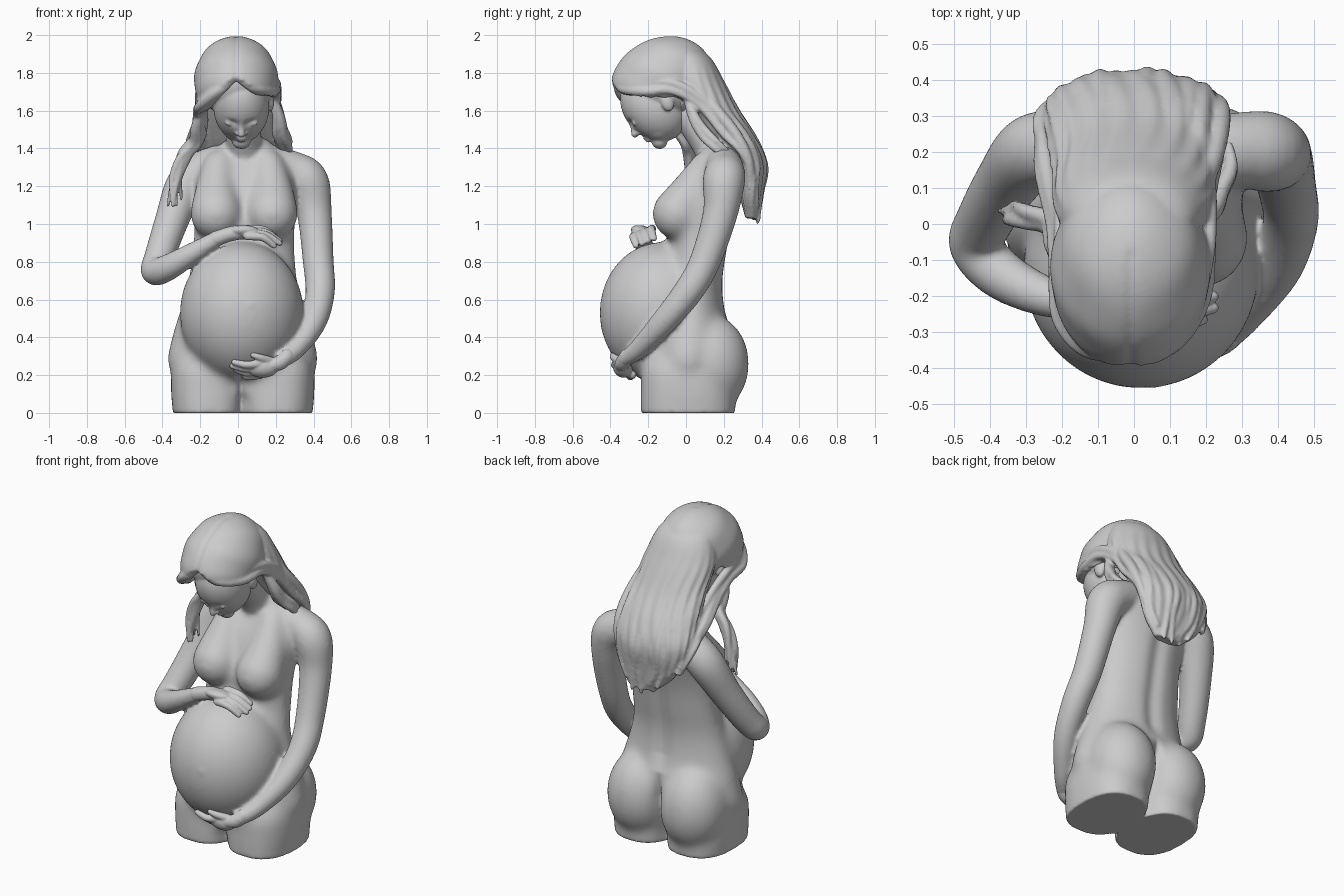
import bpy, bmesh, random
from math import sin, cos, pi, radians, exp
from mathutils import Vector, Matrix

if "Cube" in bpy.data.objects:
    bpy.data.objects.remove(bpy.data.objects["Cube"])

random.seed(4)
TILT = Matrix.Rotation(radians(42), 4, 'X')      # head bowed forward


def spline(rows, n=6):
    """Catmull-Rom through tuples of any length."""
    out = []
    for i in range(len(rows) - 1):
        a, b, c, d = (rows[max(0, min(len(rows) - 1, i + k))] for k in (-1, 0, 1, 2))
        for s in range(n):
            t = s / n
            out.append([0.5 * (2*q + (r - p)*t + (2*p - 5*q + 4*r - w)*t*t + (3*q - p - 3*r + w)*t**3)
                        for p, q, r, w in zip(a, b, c, d)])
    return out + [list(rows[-1])]


def skin_rings(bm, rings):
    vs = [[bm.verts.new(p) for p in ring] for ring in rings]
    n = len(vs[0])
    for a, b in zip(vs, vs[1:]):
        for i in range(n):
            bm.faces.new((a[i], a[(i + 1) % n], b[(i + 1) % n], b[i]))
    bm.faces.new(vs[0][::-1])
    bm.faces.new(vs[-1])


def loft(bm, rows, seg=48, power=1.0, groove=0.0):
    """Horizontal ellipses: z, cx, cy, rx, ry."""
    rings = []
    for z, cx, cy, rx, ry in spline(rows):
        ring = []
        for i in range(seg):
            t = 2 * pi * i / seg
            g = 1 + groove * max(0, min(1, (1.85 - z) / .3)) * sin(18 * t + 2.5 * sin(z * 9))
            c, s = cos(t), sin(t)
            ring.append((cx + rx * g * abs(c)**power * (1 if c > 0 else -1),
                         cy + ry * g * abs(s)**power * (1 if s > 0 else -1), z))
        rings.append(ring)
    skin_rings(bm, rings)


def tube(bm, path, seg=14):
    """Round tapered sweep with domed ends: x, y, z, r."""
    pts = [(Vector(p[:3]), p[3]) for p in spline(path)]
    for end, nxt in ((0, 1), (-1, -2)):
        p, r = pts[end]
        d = (p - pts[nxt][0]).normalized()
        dome = [(p + d * r * sin(a), r * cos(a)) for a in (.5, .95, 1.35)]
        pts = dome[::-1] + pts if end == 0 else pts + dome
    rings, u = [], Vector((.31, .52, .8))
    for i, (p, r) in enumerate(pts):
        d = (pts[min(i + 1, len(pts) - 1)][0] - pts[max(i - 1, 0)][0]).normalized()
        u = (u - d * u.dot(d)).normalized()
        v = d.cross(u)
        rings.append([p + r * (u * cos(2*pi*k/seg) + v * sin(2*pi*k/seg)) for k in range(seg)])
    skin_rings(bm, rings)


def ball(bm, c, r, rot=Matrix(), seg=32):
    m = Matrix.Translation(c) @ rot @ Matrix.Diagonal((*r, 1))
    return bmesh.ops.create_uvsphere(bm, u_segments=seg, v_segments=seg // 2, radius=1, matrix=m)['verts']


def finish(name, bm, voxel, smooth, shape=None):
    """Fuse the pieces into one skin and soften it."""
    bmesh.ops.recalc_face_normals(bm, faces=bm.faces)
    me = bpy.data.meshes.new(name)
    bm.to_mesh(me)
    bm.free()
    ob = bpy.data.objects.new(name, me)
    bpy.context.collection.objects.link(ob)
    bpy.context.view_layer.objects.active = ob
    m = ob.modifiers.new('fuse', 'REMESH')
    m.mode, m.voxel_size = 'VOXEL', voxel
    s = ob.modifiers.new('soften', 'SMOOTH')
    s.factor, s.iterations = 0.5, smooth
    for k in ('fuse', 'soften'):
        bpy.ops.object.modifier_apply(modifier=k)
    if shape:
        for v in ob.data.vertices:
            v.co = shape(v.co)
    ob.data.polygons.foreach_set('use_smooth', [True] * len(ob.data.polygons))
    return ob


# trunk: heavily softened, then flattened at the base
bm = bmesh.new()
loft(bm, [(.1, .025, 0, .3, .2), (.25, .025, .01, .395, .22), (.4, .025, .02, .375, .225), (.55, .025, .02, .33, .19),
          (.7, .025, .03, .29, .17), (.85, .03, .06, .272, .162), (1.0, .035, .08, .268, .17),
          (1.15, .04, .125, .272, .17), (1.25, .04, .165, .29, .165), (1.33, .045, .19, .27, .135),
          (1.4, .045, .19, .17, .11), (1.46, .045, .17, .1, .08)])
for x in (-.155, .205):
    loft(bm, [(-.1, x, .01, .185, .245), (0, x, .01, .19, .25), (.12, x, .01, .2, .25), (.25, x, 0, .19, .23),
              (.38, x, 0, .12, .15)], power=.8)
    ball(bm, (x, .13, .26), (.2, .205, .26))
ball(bm, (.02, -.125, .53), (.328, .333, .375), seg=64)
for x in (-.115, .18):
    tube(bm, [(x * .9, .11, 1.31, .085), (x, .03, 1.17, .115), (x, -.04, 1.055, .142)], 24)
trunk = finish('trunk', bm, .016, 22, lambda p: (p.x, p.y, max(p.z, -.004)))
bm = bmesh.new()
bm.from_mesh(trunk.data)
bpy.data.objects.remove(trunk)

# neck, arms and navel
ball(bm, (.06, -.443, .57), (.02, .016, .015))
tube(bm, [(.04, .19, 1.33, .12), (.03, .11, 1.45, .095), (.02, .0, 1.6, .09)], 24)
tube(bm, [(.16, .19, 1.32, .1), (.29, .205, 1.28, .105), (.37, .2, 1.22, .112), (.405, .18, 1.05, .092),
          (.425, .1, .8, .082), (.435, .01, .64, .078), (.4, -.12, .48, .068), (.31, -.25, .34, .052),
          (.24, -.33, .28, .04)], 24)
tube(bm, [(-.1, .19, 1.32, .1), (-.2, .21, 1.28, .1), (-.28, .2, 1.2, .105), (-.35, .12, 1.02, .09),
          (-.415, .01, .83, .08), (-.44, -.06, .75, .074), (-.37, -.14, .77, .07), (-.25, -.2, .84, .057),
          (-.1, -.235, .93, .04)], 24)


def clefts(co):
    """Fine grooves between the thighs and down the back."""
    x, y, z = co
    if y > .1 and z < .46:
        y -= .05 * exp(-(abs(x - .025) / .022)**1.5) * min(1, (.46 - z) / .15)
    elif y > .1 and z < 1.3:
        y -= .02 * exp(-((x - .03) / .05)**2) * min(1, (z - .46) / .1)
    elif y < -.12 and z < .2:
        y += .03 * exp(-(abs(x - .015) / .015)**1.5)
    return x, y, max(z, 0)


finish('torso_and_arms', bm, .0115, 9, clefts)

# hand resting above the belly
bm = bmesh.new()
tube(bm, [(-.12, -.232, .92, .042), (-.05, -.235, .945, .04), (.0, -.235, .955, .04)])
ball(bm, (.03, -.225, .955), (.09, .07, .034), Matrix.Rotation(-.3, 4, 'X'))
for i, length in enumerate((.12, .15, .15, .135)):
    y, z = -.275 + .032 * i, .935 + .013 * i
    tube(bm, [(.05, y, z, .022), (.07 + length * .5, y - .004, z - .006, .021), (.07 + length, y + .01, z - .05, .016)])
finish('upper_hand', bm, .006, 3)

# hand cradling the belly from below
bm = bmesh.new()
tube(bm, [(.26, -.31, .3, .042), (.22, -.335, .265, .04), (.17, -.345, .25, .036)])
ball(bm, (.13, -.335, .24), (.085, .05, .055), Matrix.Rotation(.5, 4, 'X'))
for i, tip in enumerate((-.02, -.03, -.01, .03)):
    y, z = -.365 + .027 * i, .262 - .02 * i
    tube(bm, [(.12, y, z, .022), (.05, y - .012, z - .008, .021), (tip, y - .006, z + .006, .016)])
tube(bm, [(.17, -.35, .275, .024), (.12, -.38, .292, .02), (.08, -.39, .305, .015)])
finish('lower_hand', bm, .006, 3)

# head, in a tilted face frame: x sideways, f forward, u up the face
FACE = Matrix.Translation((.018, -.24, 1.49)) @ TILT


def at(x, f, u):
    return FACE @ Vector((x, -f, u))


bm = bmesh.new()
ball(bm, at(0, -.14, .05), (.148, .16, .2), TILT, 48)
ball(bm, at(0, -.1, -.035), (.112, .098, .1), TILT, 48)
ball(bm, (0, -.11, 1.75), (.195, .24, .2), Matrix(), 48)
ball(bm, at(0, -.04, -.105), (.05, .042, .042), TILT)
tube(bm, [(*at(0, .0, .09), .017), (*at(0, .013, .045), .016), (*at(0, .032, .01), .02)])
for s in (-1, 1):
    ball(bm, at(s * .02, .014, .003), (.015, .017, .014), TILT)
    ball(bm, at(s * .056, -.004, .056), (.031, .019, .017), TILT)
    x = .17 * s
    ball(bm, (x, -.1, 1.645), (.022, .034, .05), Matrix.Rotation(.35, 4, 'X'))
ball(bm, at(0, .0, -.044), (.03, .017, .011), TILT)
ball(bm, at(0, -.003, -.062), (.026, .018, .012), TILT)
INV = FACE.inverted()


def sockets(co):
    p = INV @ co
    if p.y < .06:
        d = ((abs(p.x) - .045) / .03)**2 + ((p.z - .066) / .022)**2
        p.y += .012 * exp(-d)
    return FACE @ p


finish('head', bm, .007, 4, sockets)

# hair: cap parted in the middle, long fall on the back, loose locks
bm = bmesh.new()
C = Vector((-.01, -.13, 1.757))
for v in ball(bm, C, (.222, .28, .228), Matrix.Rotation(radians(25), 4, 'X'), 96):
    p = v.co - C
    wave = sin(40 * (p.z + .35 * p.y) + 6 * p.y)
    k = 1 + .008 * wave * min(1, abs(p.x) / .12) - .025 * exp(-(p.x / .012)**2) * (p.y < .05)
    if v.co.y < -.03 and v.co.z < 1.765 - .5 * abs(p.x):
        k = .72
    v.co = C + p * k
loft(bm, [(1.955, 0, -.06, .09, .09), (1.88, -.005, .01, .165, .12), (1.75, -.005, .055, .215, .15), (1.6, 0, .145, .225, .14),
          (1.45, 0, .255, .24, .125), (1.32, .0, .335, .24, .09), (1.15, .02, .345, .19, .06),
          (1.03, .05, .35, .09, .035)][::-1], 144, groove=.035)


def lock(path, count, spread, r):
    for i in range(count):
        ph, o = random.uniform(0, 6), [random.uniform(-1, 1) * spread for _ in range(3)]
        n = len(path) - 1
        tube(bm, [(x + o[0] * min(1, k / 2) + .016 * sin(ph + 1.7 * k) * k / n, y + o[1] * k / n,
                   z + o[2] * min(1, k / 2), r * (.75 if k == 0 else 1 - .65 * (k / n)**3))
                  for k, (x, y, z) in enumerate(path)], 10)


lock([(.01, -.365, 1.765), (.1, -.335, 1.725), (.165, -.22, 1.72), (.19, -.08, 1.725), (.195, .06, 1.65),
      (.205, .18, 1.5), (.225, .28, 1.39), (.2, .35, 1.22)], 7, .03, .026)
lock([(-.03, -.365, 1.765), (-.12, -.345, 1.7), (-.185, -.26, 1.645), (-.2, -.13, 1.62), (-.2, .0, 1.55),
      (-.23, .16, 1.45), (-.24, .28, 1.35), (-.2, .34, 1.2)], 7, .03, .027)
lock([(-.19, -.12, 1.62), (-.215, -.06, 1.52), (-.22, .0, 1.44), (-.28, .02, 1.36), (-.325, .03, 1.25),
      (-.34, .03, 1.11)], 7, .026, .025)
lock([(.18, .0, 1.68), (.215, .04, 1.57), (.225, .09, 1.49), (.24, .16, 1.42), (.23, .25, 1.34)], 4, .022, .026)
for i in range(11):
    x = -.22 + .044 * i
    b = 1.6 * x * x
    end = 1.03 + 2.6 * (x - .03)**2 + random.uniform(-.02, .03)
    lock([(x * .6, .11 - b, 1.8), (x * .9, .22 - b, 1.62), (x, .34 - b, 1.46), (x, .405 - b, 1.32),
          (x * .85 + .01, .385 - b * .6, 1.18), (x * .6 + .03, .365, end)], 1, .018, .032)
finish('long_hair', bm, .008, 4)
